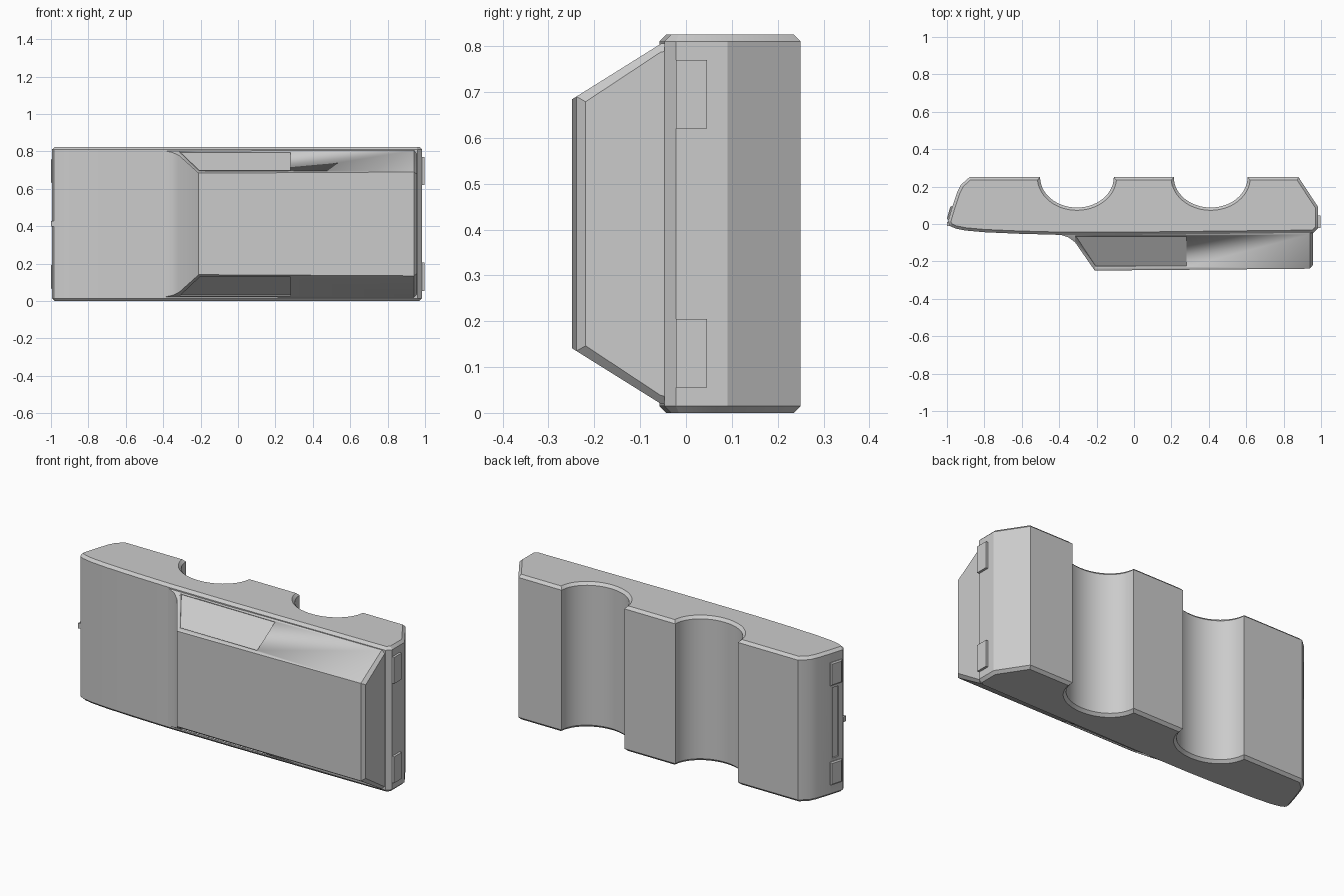
import bpy, bmesh, math
from mathutils import Vector

if "Cube" in bpy.data.objects:
    bpy.data.objects.remove(bpy.data.objects["Cube"])

H = 0.825  # total height


def finish(name, bm, angle=25):
    bmesh.ops.recalc_face_normals(bm, faces=bm.faces)
    me = bpy.data.meshes.new(name)
    bm.to_mesh(me)
    bm.free()
    ob = bpy.data.objects.new(name, me)
    bpy.context.collection.objects.link(ob)
    bpy.ops.object.select_all(action='DESELECT')
    ob.select_set(True)
    bpy.context.view_layer.objects.active = ob
    bpy.ops.object.shade_smooth_by_angle(angle=math.radians(angle))
    return ob


def loft(name, rings):
    bm = bmesh.new()
    vs = [[bm.verts.new(p) for p in r] for r in rings]
    n = len(vs[0])
    for a, b in zip(vs, vs[1:]):
        for i in range(n):
            bm.faces.new((a[i], a[(i + 1) % n], b[(i + 1) % n], b[i]))
    bm.faces.new(vs[0])
    bm.faces.new(vs[-1])
    return finish(name, bm)


def cut(target, cutter):
    cutter.hide_render = True
    cutter.display_type = 'WIRE'
    m = target.modifiers.new(cutter.name, 'BOOLEAN')
    m.operation = 'DIFFERENCE'
    m.solver = 'EXACT'
    m.object = cutter


def plate(name, x, y, z, t, w, h, angle=0.0, chamfer=0.0):
    # upright box on an end wall, turned about z
    c, s = math.cos(angle), math.sin(angle)

    def ring(d, k):
        r = []
        for v, u in ((-1, -1), (1, -1), (1, 1), (-1, 1)):
            a, b = v * (w / 2 - k), u * (h / 2 - k)
            r.append((x + d * c - a * s, y + d * s + a * c, z + b))
        return r
    return loft(name, [ring(-t / 2, 0), ring(t / 2 - chamfer, 0), ring(t / 2, chamfer)]
                if chamfer else [ring(-t / 2, 0), ring(t / 2, 0)])


def scallop(cx, n=28):
    return [(cx + 0.197 * math.cos(math.pi * i / n),
             0.25 - 0.162 * math.sin(math.pi * i / n)) for i in range(n + 1)]


# Main body: plan profile with two scallops, extruded, cap edges chamfered
profile = [(-0.995, 0.012), (-0.985, -0.010), (-0.955, -0.024), (-0.90, -0.035),
           (-0.80, -0.044), (-0.62, -0.052), (-0.40, -0.058), (0.0, -0.058),
           (0.96, -0.047), (0.985, -0.022), (0.985, 0.09), (0.88, 0.25)]
profile += scallop(0.41) + scallop(-0.305)
profile += [(-0.88, 0.25), (-0.925, 0.21), (-0.945, 0.17), (-0.972, 0.09)]
bm = bmesh.new()
base = bm.faces.new([bm.verts.new((x, y, 0)) for x, y in profile])
ext = bmesh.ops.extrude_face_region(bm, geom=[base])
bmesh.ops.translate(bm, vec=(0, 0, H), verts=[g for g in ext['geom'] if isinstance(g, bmesh.types.BMVert)])
rim = [e for e in bm.edges if abs(e.verts[0].co.z - e.verts[1].co.z) < 1e-5]
bmesh.ops.recalc_face_normals(bm, faces=bm.faces)
bmesh.ops.bevel(bm, geom=rim, offset=0.015, segments=1, profile=0.5, affect='EDGES')
body = finish("main_body", bm)


# Raised front block: trapezoid sections lofted along x
def inset(y):
    return 0.02 + 0.625 * (-0.055 - y)


def section(x, y, e=0.0):
    low = [(-0.03, 0.016 + e), (-0.055, 0.02 + e), (y + e, inset(y) + e * 0.7)]
    return [(x, a, z) for a, z in low] + [(x, a, H - z) for a, z in reversed(low)]


block = loft("front_block", [
    section(-0.42, -0.0555), section(-0.385, -0.060), section(-0.35, -0.072),
    section(-0.315, -0.098), section(-0.21, -0.249), section(0.94, -0.239),
    section(0.957, -0.237, 0.018)])

# Shallow recessed panels on the upper and lower slopes
quad = [(-0.312, -0.066), (0.28, -0.066), (0.28, -0.228), (-0.205, -0.228)]
normal = Vector((0, -0.53, 0.848))
for side in ("upper", "lower"):
    rings = []
    for d in (-0.006, 0.03):
        r = [Vector((x, y, H - inset(y))) + normal * d for x, y in quad]
        if side == "lower":
            r = [Vector((p.x, p.y, H - p.z)) for p in r]
        rings.append(r)
    cut(block, loft(side + "_panel_cutter", rings))

# Clips on both ends
lean = math.pi - math.atan2(0.023, 0.078)
for tag, z in (("lower", 0.13), ("upper", 0.695)):
    plate(tag + "_right_clip", 0.985, 0.012, z, 0.026, 0.068, 0.15)
    plate(tag + "_left_clip", -0.981, 0.058, z if tag == "upper" else H - 0.695,
          0.022, 0.075, 0.13, lean, 0.006)

# Long slot and small latch nub on the left end
cut(body, plate("left_slot_cutter", -0.981, 0.058, H / 2, 0.016, 0.04, 0.40, lean))
plate("left_latch_nub", -0.99, 0.0, H / 2, 0.018, 0.02, 0.03)
